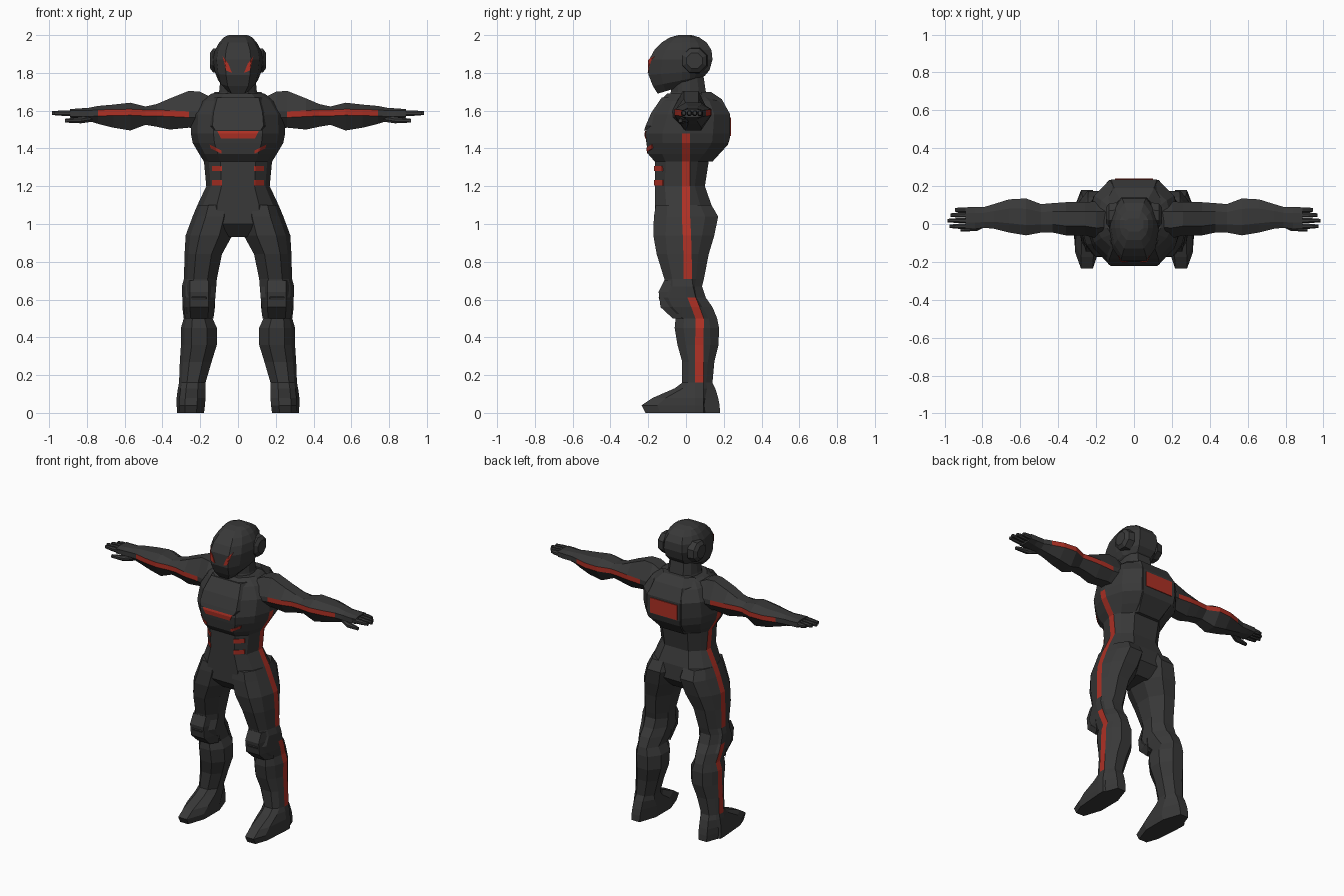
import bpy, bmesh, math
from mathutils import Vector
from mathutils.bvhtree import BVHTree

if "Cube" in bpy.data.objects:
    bpy.data.objects.remove(bpy.data.objects["Cube"])


def material(name, color):
    m = bpy.data.materials.new(name)
    m.diffuse_color = (*color, 1)
    m.use_nodes = True
    m.node_tree.nodes["Principled BSDF"].inputs["Base Color"].default_value = m.diffuse_color
    return m


SUIT = material("dark suit", (0.04, 0.04, 0.04))
RED = material("red trim", (0.42, 0.03, 0.018))


def finish(name, bm, mirror=False, mats=(SUIT, RED)):
    bmesh.ops.recalc_face_normals(bm, faces=bm.faces)
    me = bpy.data.meshes.new(name)
    bm.to_mesh(me)
    bm.free()
    for m in mats:
        me.materials.append(m)
    ob = bpy.data.objects.new(name, me)
    bpy.context.collection.objects.link(ob)
    if mirror:
        mod = ob.modifiers.new("mirror", 'MIRROR')
        mod.use_mirror_merge = False
    return ob


def loft(name, rings, red=lambda i, k: False, mirror=False):
    """Skin a list of closed rings; red(ring, side) picks the trim faces."""
    bm = bmesh.new()
    vs = [[bm.verts.new(p) for p in r] for r in rings]
    n = len(rings[0])
    for i in range(len(vs) - 1):
        for k in range(n):
            j = (k + 1) % n
            f = bm.faces.new((vs[i][k], vs[i][j], vs[i + 1][j], vs[i + 1][k]))
            f.material_index = int(red(i, k))
    bm.faces.new(vs[0])
    bm.faces.new(vs[-1])
    return finish(name, bm, mirror)


def body_ring(z, w, y0, y1, s=0.0, tilt=0.0):
    """Twelve-sided symmetric ring with a narrow flat strip on each side."""
    d = y1 - y0
    half = [(.52 * w, y0), (.86 * w, y0 + .2 * d), (w, s - .022), (w, s + .022),
            (.86 * w, y1 - .2 * d), (.52 * w, y1)]
    pts = half + [(-x, y) for x, y in reversed(half)]
    return [(x, y, z + tilt * y) for x, y in pts]


def leg_ring(z, x0, x1, y0, y1, s):
    """Ten-sided ring whose first edge is the outer strip."""
    w, d, m = x1 - x0, y1 - y0, (y0 + y1) / 2
    pts = [(x1, s - .022), (x1, s + .022), (x1 - .1 * w, y1 - .2 * d), (x1 - .3 * w, y1),
           (x0 + .28 * w, y1), (x0, m + .2 * d), (x0, m - .2 * d), (x0 + .28 * w, y0),
           (x1 - .3 * w, y0), (x1 - .1 * w, y0 + .2 * d)]
    return [(x, y, z) for x, y in pts]


def arm_ring(x, y0, y1, z0, z1, s, t=.016):
    """Eight-sided ring with a narrow strip in front and behind."""
    d = y1 - y0
    return [(x, *p) for p in ((y0, s - t), (y0, s + t), (y0 + .28 * d, z1), (y1 - .28 * d, z1),
                              (y1, s + t), (y1, s - t), (y1 - .28 * d, z0), (y0 + .28 * d, z0))]


def plate(name, target, quad, back=False, mirror=False, n=6):
    """Thin trim plate laid on a part's front or back: quad of (x, z) corners."""
    tree = BVHTree.FromPolygons([v.co for v in target.data.vertices],
                                [p.vertices[:] for p in target.data.polygons])
    sign = 1 if back else -1
    a, b, c, d = (Vector(q) for q in quad)
    bm = bmesh.new()
    grid = []
    for i in range(n + 1):
        row = []
        for j in range(n + 1):
            u, v = i / n, j / n
            p = a.lerp(b, u).lerp(d.lerp(c, u), v)
            hit = tree.ray_cast(Vector((p.x, sign, p.y)), Vector((0, -sign, 0)))[0]
            y = hit.y if hit else sign * .15
            row.append([bm.verts.new((p.x, y + sign * o, p.y)) for o in (.005, -.003)])
        grid.append(row)
    for i in range(n):
        for j in range(n):
            for s in (0, 1):
                bm.faces.new([grid[i + e][j + f][s] for e, f in ((0, 0), (1, 0), (1, 1), (0, 1))])
    rim = ([grid[i][0] for i in range(n)] + [grid[n][j] for j in range(n)] +
           [grid[i][n] for i in range(n, 0, -1)] + [grid[0][j] for j in range(n, 0, -1)])
    for p, q in zip(rim, rim[1:] + rim[:1]):
        bm.faces.new((p[0], q[0], q[1], p[1]))
    return finish(name, bm, mirror, (RED,))


# Torso: z, half width, front, back
torso_rows = [(.93, .08, -.10, .08), (1.0, .21, -.165, .14), (1.1, .215, -.165, .135),
              (1.2, .168, -.165, .10), (1.33, .18, -.165, .12), (1.37, .205, -.20, .17),
              (1.43, .24, -.21, .225), (1.48, .25, -.215, .232), (1.58, .245, -.18, .232),
              (1.65, .20, -.14, .19), (1.69, .14, -.10, .13)]
torso = loft("torso", [body_ring(*r) for r in torso_rows],
             lambda i, k: 2 <= i < 7 and k in (2, 8))

# Raised upper back shell
loft("back_shell", [[(x, y, z) for x, y in ((-w, .08), (-.62 * w, y1), (.62 * w, y1), (w, .08))]
                    for z, w, y1 in ((1.33, .13, .14), (1.42, .18, .222), (1.46, .195, .234),
                                     (1.58, .195, .234), (1.66, .17, .19), (1.70, .12, .13))])
# Chest armour panel
loft("chest_panel", [[(-w, y + .05, z), (-w + .02, y, z), (w - .02, y, z), (w, y + .05, z)]
                     for z, w, y in ((1.495, .14, -.222), (1.52, .155, -.214),
                                     (1.59, .15, -.183), (1.67, .13, -.128))])

# Legs with boots: z, inner x, outer x, front, back, strip centre
leg_rows = [(1.1, .02, .215, -.16, .135, 0), (1.04, .01, .24, -.17, .17, 0),
            (.94, .03, .277, -.173, .15, .005), (.84, .085, .283, -.155, .12, .008),
            (.71, .112, .286, -.115, .095, .01), (.67, .115, .297, -.11, .085, .015),
            (.61, .12, .295, -.145, .105, .03), (.56, .125, .295, -.125, .14, .05),
            (.50, .135, .287, -.055, .165, .072), (.45, .112, .302, -.06, .175, .072),
            (.36, .112, .302, -.045, .172, .07), (.27, .14, .308, -.02, .15, .07),
            (.16, .172, .312, -.02, .14, .07), (.13, .172, .318, -.06, .155, .07),
            (.08, .172, .325, -.175, .17, .07), (.04, .175, .325, -.235, .178, .07),
            (0, .18, .322, -.215, .18, .07)]
loft("leg", [leg_ring(*r) for r in leg_rows],
     lambda i, k: k == 0 and (i < 4 or 6 <= i < 12), True)

# Knee guard
loft("knee_guard", [[(x, y, z) for x, y in ((.205 - w, -.02), (.205 - .6 * w, y0),
                                           (.205 + .6 * w, y0), (.205 + w, -.02))]
                    for z, w, y0 in ((.50, .075, -.07), (.56, .083, -.135),
                                     (.64, .083, -.145), (.70, .08, -.115))], mirror=True)

# Arms: x, front, back, bottom, top, strip height
arm_rows = [(.10, -.07, .12, 1.52, 1.65, 1.585), (.20, -.075, .12, 1.50, 1.70, 1.58),
            (.26, -.06, .115, 1.51, 1.705, 1.58), (.36, -.06, .115, 1.50, 1.665, 1.585),
            (.43, -.045, .11, 1.515, 1.635, 1.588), (.49, -.045, .105, 1.525, 1.622, 1.588),
            (.57, -.06, .135, 1.495, 1.642, 1.592), (.66, -.045, .13, 1.51, 1.632, 1.59),
            (.74, -.025, .105, 1.53, 1.625, 1.588), (.79, -.02, .09, 1.545, 1.615, 1.585),
            (.84, -.025, .09, 1.555, 1.612, 1.585), (.89, -.025, .088, 1.563, 1.608, 1.586)]
loft("arm", [arm_ring(*r) for r in arm_rows],
     lambda i, k: k in (0, 4) and 2 <= i < 8, True)

# Fingers and thumb
for i, (y, tip) in enumerate(((-.012, .975), (.018, .985), (.047, .97), (.074, .945))):
    loft(f"finger_{i + 1}", [arm_ring(x, y - w, y + w, 1.586 - w, 1.588 + w, 1.587, .006)
                             for x, w in ((.86, .014), (.92, .014), (tip, .009))], mirror=True)
loft("thumb", [arm_ring(x, y - w, y + w, z - w, z + w, z, .006)
               for x, y, z, w in ((.77, .01, 1.56, .018), (.83, -.02, 1.55, .017),
                                  (.915, -.03, 1.547, .010))], mirror=True)

# Neck
loft("neck", [body_ring(1.62, .13, -.11, .13), body_ring(1.70, .10, -.08, .105),
              body_ring(1.80, .09, -.08, .09)])

# Helmet: z, half width, front, back, strip, tilt
head_rows = [(1.735, .065, -.15, .06, -.03, .3), (1.765, .105, -.175, .10, 0, .2),
             (1.805, .122, -.198, .125, 0, .08), (1.87, .132, -.195, .14, 0, 0),
             (1.92, .122, -.168, .135, 0, 0), (1.96, .10, -.13, .11, 0, 0),
             (1.988, .075, -.085, .07, 0, 0), (2.0, .05, -.04, .03, 0, 0)]
head = loft("helmet", [body_ring(*r) for r in head_rows])

# Ear guards
loft("ear_guard", [[(x, .045 + r * math.cos(a), 1.865 + r * math.sin(a))
                    for a in (math.pi / 4 * (k + .5) for k in range(8))]
                   for x, r in ((.09, .075), (.132, .068), (.148, .045))], mirror=True)

# Red trim plates
plate("eye", head, [(.032, 1.80), (.063, 1.813), (.082, 1.888), (.052, 1.85)], mirror=True)
plate("chest_light", torso, [(-.09, 1.452), (.09, 1.452), (.11, 1.492), (-.11, 1.492)])
plate("rib_light", torso, [(.088, 1.372), (.145, 1.40), (.15, 1.42), (.088, 1.39)], mirror=True)
for i, z in enumerate((1.205, 1.28)):
    plate(f"waist_light_{i + 1}", torso, [(.085, z), (.137, z), (.137, z + .028), (.085, z + .028)],
          mirror=True)
plate("back_light", bpy.data.objects["back_shell"],
      [(-.1, 1.465), (.1, 1.465), (.1, 1.565), (-.1, 1.565)], back=True)
